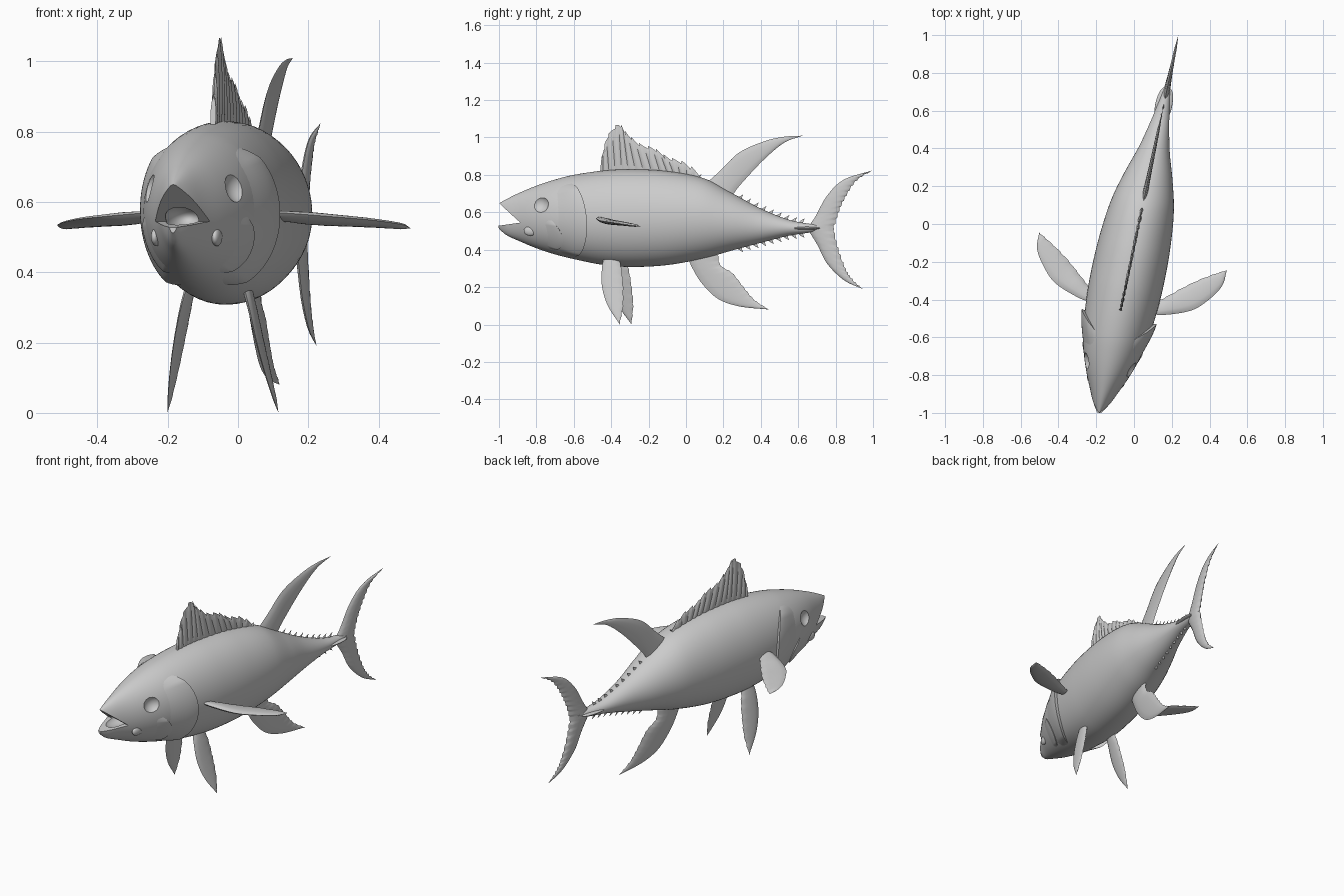
import bpy, bmesh, math
from mathutils import Vector, Matrix

if "Cube" in bpy.data.objects:
    bpy.data.objects.remove(bpy.data.objects["Cube"])

# Body stations: y, top z, bottom z, half width
STATIONS = [
    (-1.0, .648, .512, .016), (-.96, .67, .478, .04), (-.9, .70, .45, .066),
    (-.8, .742, .408, .11), (-.7, .775, .375, .145), (-.6, .80, .35, .168),
    (-.45, .822, .32, .185), (-.3, .83, .308, .192), (-.1, .82, .318, .187),
    (.1, .78, .355, .165), (.25, .70, .397, .127), (.4, .62, .437, .08),
    (.55, .56, .475, .046), (.65, .54, .49, .028), (.7, .535, .5, .018), (.74, .528, .505, .008)]


def section(y):
    """Smoothly interpolated top, bottom and half width at y."""
    S = STATIONS
    i = max(k for k in range(len(S) - 1) if S[k][0] <= y or k == 0)
    h = S[i + 1][0] - S[i][0]
    t = (y - S[i][0]) / h

    def slope(k, c):
        a, b = S[max(k - 1, 0)], S[min(k + 1, len(S) - 1)]
        return (b[c] - a[c]) / (b[0] - a[0]) * h
    return [(2*t**3 - 3*t**2 + 1) * S[i][c] + (t**3 - 2*t**2 + t) * slope(i, c)
            + (3*t**2 - 2*t**3) * S[i + 1][c] + (t**3 - t**2) * slope(i + 1, c) for c in (1, 2, 3)]


def surf(y, a, off=0):
    top, bot, w = section(y)
    return Vector(((w + off) * math.cos(a), y, (top + bot) / 2 + ((top - bot) / 2 + off) * math.sin(a)))


def spline(pts, n):
    """Catmull-Rom curve through pts, n + 1 samples."""
    p = [Vector(q) for q in pts]
    p = [2 * p[0] - p[1]] + p + [2 * p[-1] - p[-2]]
    out = []
    for k in range(n + 1):
        f = k / n * (len(pts) - 1)
        i = min(int(f), len(pts) - 2)
        t = f - i
        a, b, c, d = p[i:i + 4]
        out.append(.5 * (2*b + (c - a)*t + (2*a - 5*b + 4*c - d)*t*t + (3*b - a - 3*c + d)*t**3))
    return out


def loft(bm, rings):
    rows = [[bm.verts.new(v) for v in r] for r in rings]
    n = len(rows[0])
    for a, b in zip(rows, rows[1:]):
        for j in range(n):
            bm.faces.new((a[j], a[(j + 1) % n], b[(j + 1) % n], b[j]))
    bm.faces.new(rows[0])
    bm.faces.new(rows[-1])


def fin(bm, lead, trail, th, normal, n=40, m=8, teeth=0, depth=0, ribs=0):
    """Thin lens-section blade between two edge curves."""
    A, B = spline(lead, n), spline(trail, n)
    nor = Vector(normal).normalized()
    rings = []
    for k in range(n + 1):
        a, b = A[k], B[k]
        chord = (b - a).length
        if teeth and chord > 1e-4:
            b = b - (b - a) / chord * min(depth, chord / 3) * ((k * teeth / n) % 1)
        t0 = th if ribs else th * (1 - .7 * k / n)
        if ribs:
            t0 *= .25 + .75 * abs(math.cos(math.pi * k * ribs / n))
        t0 = min(t0, .15 * chord)
        mid = [(j / m, t0 * math.sqrt(max(0, math.sin(math.pi * j / m)))) for j in range(m + 1)]
        rings.append([a.lerp(b, t) + nor * w for t, w in mid] +
                     [a.lerp(b, t) - nor * w for t, w in mid[-2:0:-1]])
    loft(bm, rings)


def finish(name, bm, mirror=False):
    if mirror:
        geo = bmesh.ops.duplicate(bm, geom=bm.verts[:] + bm.edges[:] + bm.faces[:])['geom']
        for v in geo:
            if isinstance(v, bmesh.types.BMVert):
                v.co.x *= -1
    bmesh.ops.remove_doubles(bm, verts=bm.verts, dist=1e-5)
    for v in bm.verts:  # turn the fish slightly off the y axis
        x, y, z = v.co
        v.co = (x + .025 + .21 * y, y - .2 * x, z)
    bmesh.ops.recalc_face_normals(bm, faces=bm.faces)
    me = bpy.data.meshes.new(name)
    bm.to_mesh(me)
    bm.free()
    ob = bpy.data.objects.new(name, me)
    bpy.context.collection.objects.link(ob)
    smooth(ob)
    return ob


def smooth(ob):
    bpy.ops.object.select_all(action='DESELECT')
    ob.select_set(True)
    bpy.context.view_layer.objects.active = ob
    bpy.ops.object.shade_smooth_by_angle(angle=math.radians(35))


def ball(bm, loc, size):
    bmesh.ops.create_uvsphere(bm, u_segments=32, v_segments=20, radius=1,
                              matrix=Matrix.Translation(loc) @ Matrix.Diagonal((*size, 1)))


# Body
bm = bmesh.new()
loft(bm, [[surf(-1 + 1.74 * i / 100, 2 * math.pi * j / 64) for j in range(64)] for i in range(101)])
body = finish("body", bm)

# Cutters for mouth, throat and eye sockets
cutters = []
bm = bmesh.new()
wedge = [(-.87, .545), (-1.07, .71), (-1.07, .519)]
loft(bm, [[Vector((x, y, z)) for y, z in wedge] for x in (-.2, .2)])
cutters.append(finish("mouth_cutter", bm))
bm = bmesh.new()
ball(bm, (0, -.87, .555), (.047, .09, .036))
cutters.append(finish("throat_cutter", bm))
bm = bmesh.new()
ball(bm, surf(-.76, .34, .036), (.055, .055, .055))
cutters.append(finish("eye_cutter", bm, True))
for c in cutters:
    mod = body.modifiers.new("cut", 'BOOLEAN')
    mod.object, mod.operation, mod.solver = c, 'DIFFERENCE', 'EXACT'
    bpy.context.view_layer.objects.active = body
    bpy.ops.object.modifier_apply(modifier=mod.name)
    bpy.data.objects.remove(c)
smooth(body)


# Gill covers and cheek plates
def plate(name, front, rear, bend, a0, a1, lift):
    bm = bmesh.new()
    rows = []
    for i in range(41):
        t = i / 20 - 1
        a = math.radians(a0 + (a1 - a0) * i / 40)
        end = rear - bend * t * t
        h = lift * min(1, (1 - abs(t)) * 4)
        row = [surf(front + (end - front) * u, a, -.003 + (h + .003) * u * u * (3 - 2 * u))
               for u in [j / 16 for j in range(17)]]
        row += [surf(end - .006, a, -.012)]
        rows.append([bm.verts.new(p) for p in row])
    for r, s in zip(rows, rows[1:]):
        for j in range(17):
            bm.faces.new((r[j], r[j + 1], s[j + 1], s[j]))
    finish(name, bm, True)


plate("gill_covers", -.70, -.49, .10, -68, 52, .017)
plate("cheek_plates", -.76, -.63, .06, -60, -5, .007)

# Jaw corner lobes and tail keels
bm = bmesh.new()
ball(bm, surf(-.815, -.5, -.006), (.014, .035, .026))
finish("jaw_corners", bm, True)
bm = bmesh.new()
ball(bm, (.014, .63, .515), (.03, .09, .009))
finish("tail_keels", bm, True)


# Fins on the centre plane
def yz(pts):
    return [(0, y, z) for y, z in pts]


bm = bmesh.new()
fin(bm, yz([(-.46, .79), (-.3, .80), (-.1, .79), (.05, .76)]),
    yz([(-.45, .90), (-.42, 1.01), (-.36, 1.075), (-.32, 1.03), (-.25, .97), (-.17, .945),
        (-.10, .90), (-.01, .87), (.085, .805)]),
    .008, (1, 0, 0), n=140, teeth=14, depth=.018, ribs=14)
finish("front_dorsal_fin", bm)

bm = bmesh.new()
fin(bm, yz([(.08, .73), (.18, .82), (.285, .92), (.42, .98), (.525, 1.004), (.625, 1.01)]),
    yz([(.24, .67), (.265, .715), (.32, .78), (.42, .885), (.525, .972), (.625, 1.01)]),
    .014, (1, 0, 0))
finish("rear_dorsal_fin", bm)

bm = bmesh.new()
fin(bm, yz([(.0, .38), (.035, .30), (.085, .22), (.17, .138), (.285, .097), (.445, .08)]),
    yz([(.17, .40), (.185, .32), (.25, .275), (.31, .2), (.365, .135), (.445, .08)]),
    .014, (1, 0, 0), n=60, teeth=12, depth=.006)
finish("anal_fin", bm)

bm = bmesh.new()
fin(bm, yz([(.64, .505), (.69, .575), (.755, .69), (.845, .775), (1.0, .825)]),
    yz([(.79, .505), (.82, .605), (.86, .69), (.915, .77), (1.0, .825)]),
    .016, (1, 0, 0), n=60, teeth=12, depth=.01)
fin(bm, yz([(.64, .525), (.70, .43), (.755, .325), (.845, .237), (.945, .19)]),
    yz([(.79, .525), (.815, .41), (.855, .30), (.89, .245), (.945, .19)]),
    .016, (1, 0, 0), n=60, teeth=12, depth=.01)
finish("tail_fin", bm)

# Small finlets along the back and belly of the tail
bm = bmesh.new()
for i in range(9):
    y = .265 + .041 * i
    for c, s in ((0, 1), (1, -1)):
        z, z2 = section(y)[c], section(y + .035)[c]
        fin(bm, yz([(y, z - .012 * s), (y + .02, z2 + .012 * s), (y + .042, z2 + .024 * s)]),
            yz([(y + .034, z2 - .012 * s), (y + .034, z2 + .006 * s), (y + .042, z2 + .024 * s)]),
            .006, (1, 0, 0), n=6, m=4)
finish("finlets", bm)

# Paired side fins
bm = bmesh.new()
fin(bm, [(.15, -.435, .57), (.21, -.44, .568), (.352, -.39, .556), (.428, -.324, .548),
         (.489, -.232, .536), (.497, -.143, .525)],
    [(.15, -.385, .55), (.20, -.355, .548), (.276, -.29, .54), (.36, -.225, .535),
     (.44, -.175, .53), (.497, -.143, .525)],
    .02, (.1, .15, 1), teeth=8, depth=.005)
finish("pectoral_fins", bm, True)

bm = bmesh.new()
fin(bm, [(.075, -.42, .38), (.097, -.43, .30), (.118, -.425, .2), (.138, -.39, .1), (.158, -.322, 0)],
    [(.075, -.35, .38), (.092, -.325, .30), (.113, -.312, .2), (.135, -.308, .1), (.158, -.322, 0)],
    .013, (1, 0, .2), teeth=8, depth=.005)
finish("pelvic_fins", bm, True)
